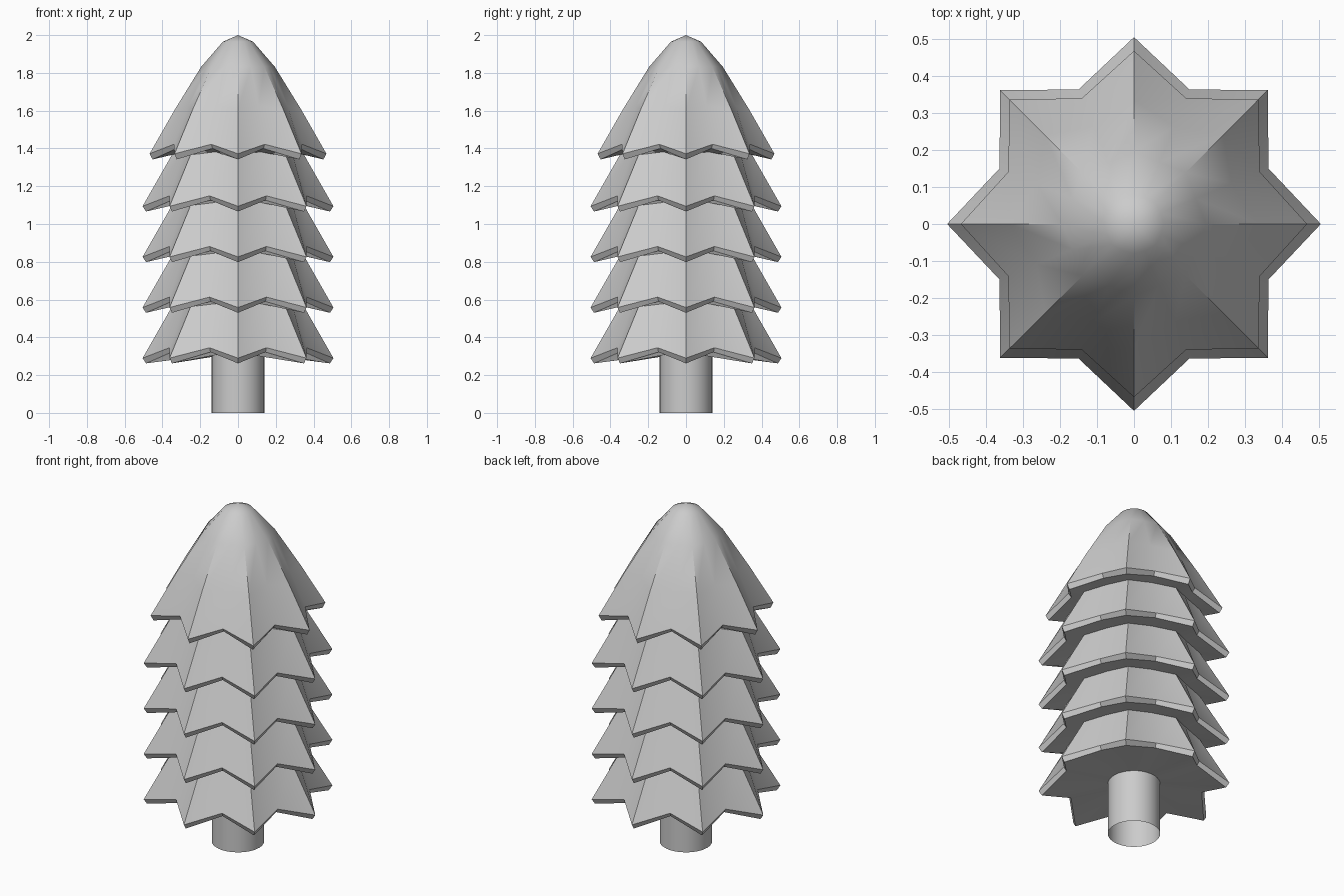
import bpy, bmesh, math

if "Cube" in bpy.data.objects:
    bpy.data.objects.remove(bpy.data.objects["Cube"])


def finish(bm, name, angle):
    bmesh.ops.recalc_face_normals(bm, faces=bm.faces)
    mesh = bpy.data.meshes.new(name)
    bm.to_mesh(mesh)
    bm.free()
    ob = bpy.data.objects.new(name, mesh)
    bpy.context.collection.objects.link(ob)
    bpy.ops.object.select_all(action='DESELECT')
    ob.select_set(True)
    bpy.context.view_layer.objects.active = ob
    bpy.ops.object.shade_smooth_by_angle(angle=math.radians(angle))


def star_ring(bm, tip_r, tip_z, dip_r, dip_z):
    """Eight-pointed ring: tips every 45 degrees, dips between them."""
    ring = []
    for i in range(16):
        a = math.tau * i / 16
        r, z = (dip_r, dip_z) if i % 2 else (tip_r, tip_z)
        if i % 4 == 2:
            r *= 1.015
        ring.append(bm.verts.new((r * math.cos(a), r * math.sin(a), z)))
    return ring


# Foliage profile: (tip radius, tip height, dip radius, dip height)
rings = [(0.14, 0.31, 0.14, 0.31)]
for k in range(4):
    b = 0.268 * k
    rings += [(0.487, 0.262 + b, 0.380, 0.322 + b),
              (0.505, 0.290 + b, 0.393, 0.345 + b),
              (0.350, 0.562 + b, 0.310, 0.578 + b)]
# Crown tier, narrowing to a rounded top
rings += [(0.452, 1.342, 0.352, 1.400), (0.468, 1.372, 0.368, 1.422),
          (0.335, 1.605, 0.285, 1.625), (0.195, 1.832, 0.180, 1.835),
          (0.080, 1.965, 0.078, 1.966)]

bm = bmesh.new()
loops = [star_ring(bm, *r) for r in rings]
for low, high in zip(loops, loops[1:]):
    for i in range(16):
        j = (i + 1) % 16
        bm.faces.new((low[i], low[j], high[j], high[i]))
apex = bm.verts.new((0, 0, 2.0))
for i in range(16):
    bm.faces.new((loops[-1][i], loops[-1][(i + 1) % 16], apex))
bm.faces.new(loops[0][::-1])
finish(bm, "foliage", 35)

# Trunk, an open tube
bm = bmesh.new()
bmesh.ops.create_cone(bm, cap_ends=False, segments=32,
                      radius1=0.14, radius2=0.14, depth=0.33)
bmesh.ops.translate(bm, verts=bm.verts, vec=(0, 0, 0.165))
finish(bm, "trunk", 35)
